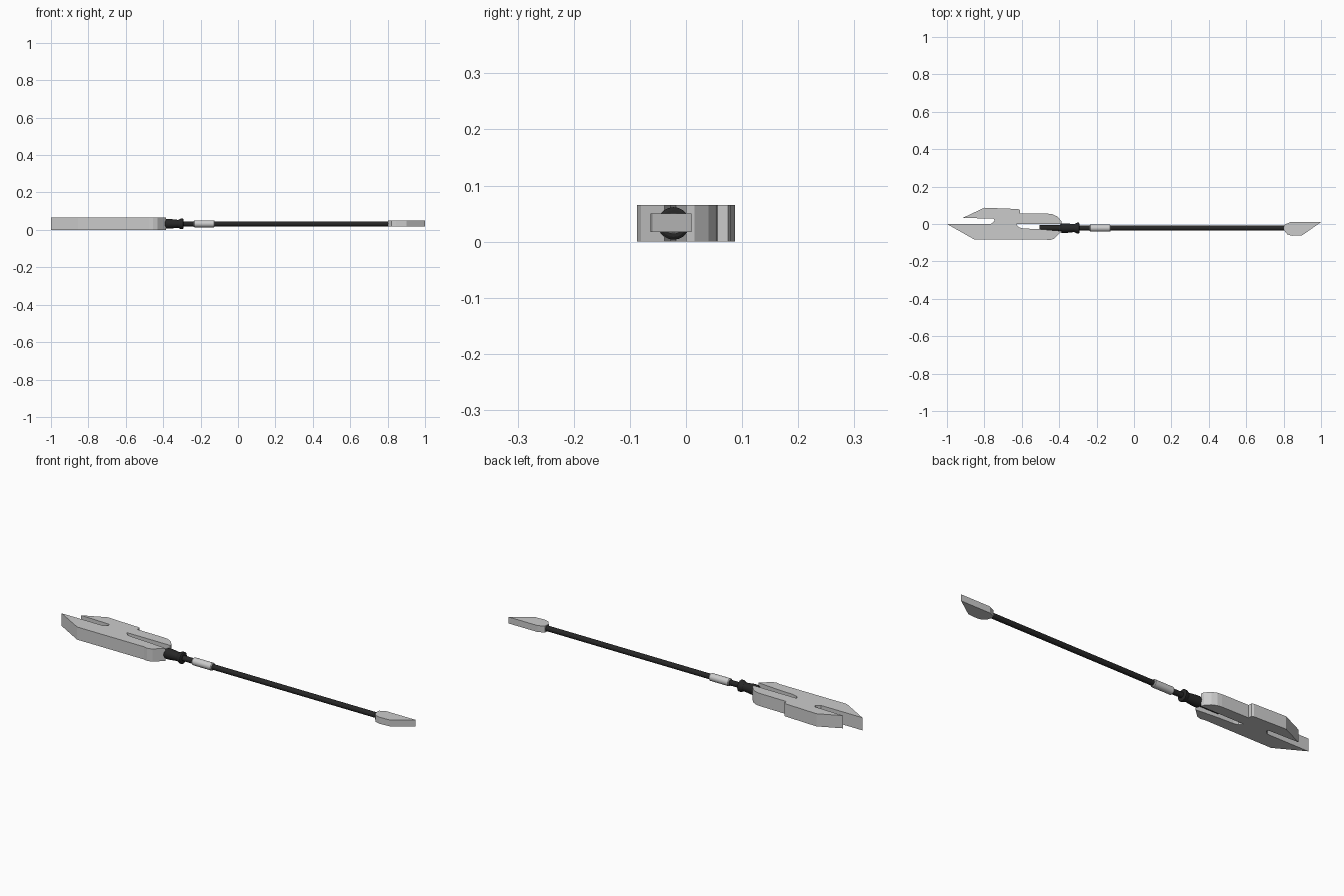
import bpy, bmesh, math
from mathutils import Matrix

if "Cube" in bpy.data.objects:
    bpy.data.objects.remove(bpy.data.objects["Cube"])

AXIS_Y, AXIS_Z = -0.022, 0.0325

black = bpy.data.materials.new("black")
black.diffuse_color = (0.02, 0.02, 0.02, 1)
black.use_nodes = True
black.node_tree.nodes["Principled BSDF"].inputs["Base Color"].default_value = black.diffuse_color


def plate(name, outline, z0, z1):
    """Extrude a flat outline between two heights."""
    bm = bmesh.new()
    face = bm.faces.new([bm.verts.new((x, y, z0)) for x, y in outline])
    new = bmesh.ops.extrude_face_region(bm, geom=[face])["geom"]
    bmesh.ops.translate(bm, vec=(0, 0, z1 - z0),
                        verts=[v for v in new if isinstance(v, bmesh.types.BMVert)])
    bmesh.ops.recalc_face_normals(bm, faces=bm.faces)
    return finish(name, bm)


def turned(name, profile, sides=20, mat=None):
    """Solid of revolution along x from (x, radius) pairs."""
    bm = bmesh.new()
    rings = [[bm.verts.new((x, AXIS_Y + r * math.cos(2 * math.pi * i / sides),
                            AXIS_Z + r * math.sin(2 * math.pi * i / sides)))
              for i in range(sides)] for x, r in profile]
    for a, b in zip(rings, rings[1:]):
        for i in range(sides):
            j = (i + 1) % sides
            bm.faces.new((a[i], a[j], b[j], b[i]))
    bm.faces.new(rings[0])
    bm.faces.new(rings[-1])
    bmesh.ops.recalc_face_normals(bm, faces=bm.faces)
    ob = finish(name, bm, mat)
    bpy.context.view_layer.objects.active = ob
    ob.select_set(True)
    bpy.ops.object.shade_smooth_by_angle(angle=math.radians(30))
    ob.select_set(False)
    return ob


def finish(name, bm, mat=None):
    me = bpy.data.meshes.new(name)
    bm.to_mesh(me)
    bm.free()
    ob = bpy.data.objects.new(name, me)
    bpy.context.collection.objects.link(ob)
    if mat:
        me.materials.append(mat)
    return ob


# Split blade: long lower prong, front slot, short upper prong, rear shaft slot
plate("blade", [
    (-1.0, 0.0), (-0.855, -0.082), (-0.475, -0.082), (-0.455, -0.087), (-0.43, -0.08),
    (-0.385, -0.038), (-0.50, -0.028), (-0.59, -0.024), (-0.615, -0.018), (-0.63, 0.0),
    (-0.385, 0.0), (-0.388, 0.015), (-0.41, 0.04), (-0.435, 0.052), (-0.46, 0.055),
    (-0.61, 0.057), (-0.61, 0.075), (-0.62, 0.08), (-0.70, 0.083), (-0.80, 0.087),
    (-0.915, 0.033), (-0.75, 0.028), (-0.745, 0.016), (-0.765, 0.0)], 0.0, 0.065)

# Shaft running from inside the blade slot to the end spike
turned("shaft", [(-0.505, 0.016), (-0.38, 0.016), (-0.30, 0.0135), (0.82, 0.0135)], 16, black)

# Flared socket behind the blade
turned("socket", [(-0.395, 0.020), (-0.385, 0.026), (-0.365, 0.026), (-0.32, 0.021),
                  (-0.305, 0.029), (-0.295, 0.029), (-0.292, 0.024)], 20, black)

# Metal sleeve on the shaft
turned("sleeve", [(-0.237, 0.016), (-0.233, 0.019), (-0.129, 0.019), (-0.125, 0.016)])

# Counterweight spike at the end of the shaft
plate("end_spike", [(0.803, -0.005), (0.835, 0.01), (1.0, 0.01), (0.90, -0.06),
                    (0.845, -0.063), (0.820, -0.056), (0.803, -0.035)], 0.017, 0.05)
